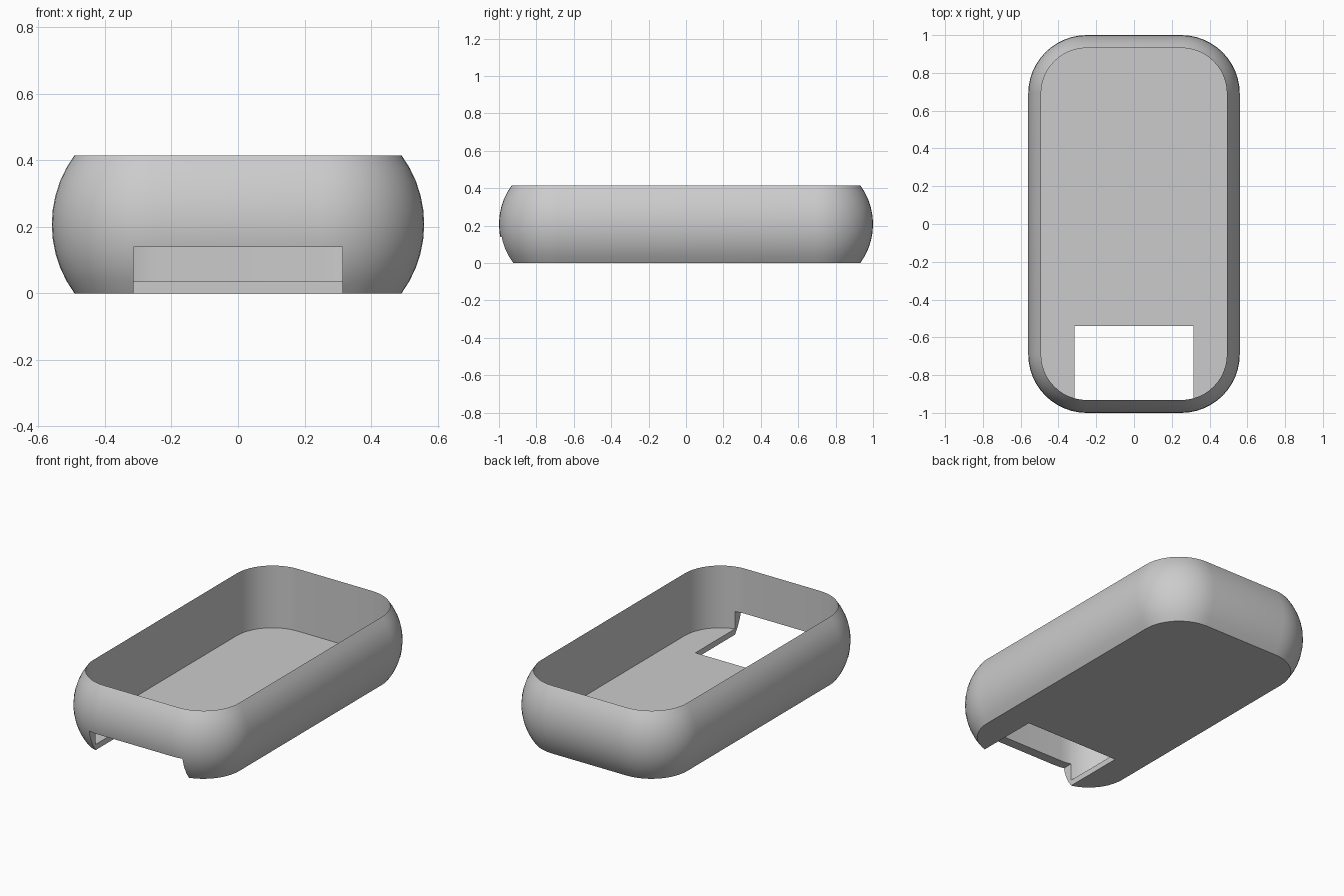
import bpy, bmesh, math

HALF_X, HALF_Y = 0.56, 1.0      # widest outline
HEIGHT, FLOOR = 0.415, 0.035
BULGE, CORNER = 0.068, 0.31
PROFILE_STEPS, CORNER_STEPS = 10, 12

if "Cube" in bpy.data.objects:
    bpy.data.objects.remove(bpy.data.objects["Cube"], do_unlink=True)

grey = bpy.data.materials.new("plain grey")
colour = (0.6, 0.6, 0.6, 1)
grey.use_nodes = True
grey.diffuse_color = colour
grey.node_tree.nodes["Principled BSDF"].inputs["Base Color"].default_value = colour


def ring(bm, inset, z):
    """Rounded rectangle of vertices, shrunk by inset."""
    r = CORNER - inset
    cx, cy = HALF_X - CORNER, HALF_Y - CORNER
    verts = []
    for quarter, (sx, sy) in enumerate([(1, 1), (-1, 1), (-1, -1), (1, -1)]):
        for i in range(CORNER_STEPS + 1):
            a = (quarter + i / CORNER_STEPS) * math.pi / 2
            verts.append(bm.verts.new((sx * cx + r * math.cos(a),
                                       sy * cy + r * math.sin(a), z)))
    return verts


def bridge(bm, low, high):
    for i in range(len(low)):
        j = (i + 1) % len(low)
        bm.faces.new((low[i], low[j], high[j], high[i]))


# Tray: bulging outer wall, thin rim, straight inner wall and floor
bm = bmesh.new()
half = HEIGHT / 2
radius = (half ** 2 + BULGE ** 2) / (2 * BULGE)
sweep = math.asin(half / radius)
rings = []
for k in range(PROFILE_STEPS + 1):
    a = sweep * (2 * k / PROFILE_STEPS - 1)
    rings.append(ring(bm, radius * (1 - math.cos(a)), half + radius * math.sin(a)))
rings.append(ring(bm, BULGE, FLOOR))
for low, high in zip(rings, rings[1:]):
    bridge(bm, low, high)
bm.faces.new(rings[0][::-1])
bm.faces.new(rings[-1])
bmesh.ops.recalc_face_normals(bm, faces=bm.faces)
mesh = bpy.data.meshes.new("tray")
bm.to_mesh(mesh)
bm.free()
tray = bpy.data.objects.new("tray", mesh)
bpy.context.collection.objects.link(tray)
mesh.materials.append(grey)

# Rectangular opening through the front wall and floor
bpy.ops.mesh.primitive_cube_add(size=1, location=(0, -0.87, 0.02))
cutter = bpy.context.object
cutter.name = "opening_cutter"
cutter.scale = (0.63, 0.66, 0.24)
cutter.hide_render = True
cutter.data.materials.append(grey)

bpy.ops.object.select_all(action='DESELECT')
tray.select_set(True)
bpy.context.view_layer.objects.active = tray
cut = tray.modifiers.new("front opening", 'BOOLEAN')
cut.operation = 'DIFFERENCE'
cut.solver = 'EXACT'
cut.object = cutter
bpy.ops.object.modifier_apply(modifier=cut.name)
bpy.data.objects.remove(cutter, do_unlink=True)
bpy.ops.object.shade_smooth_by_angle(angle=math.radians(30))
